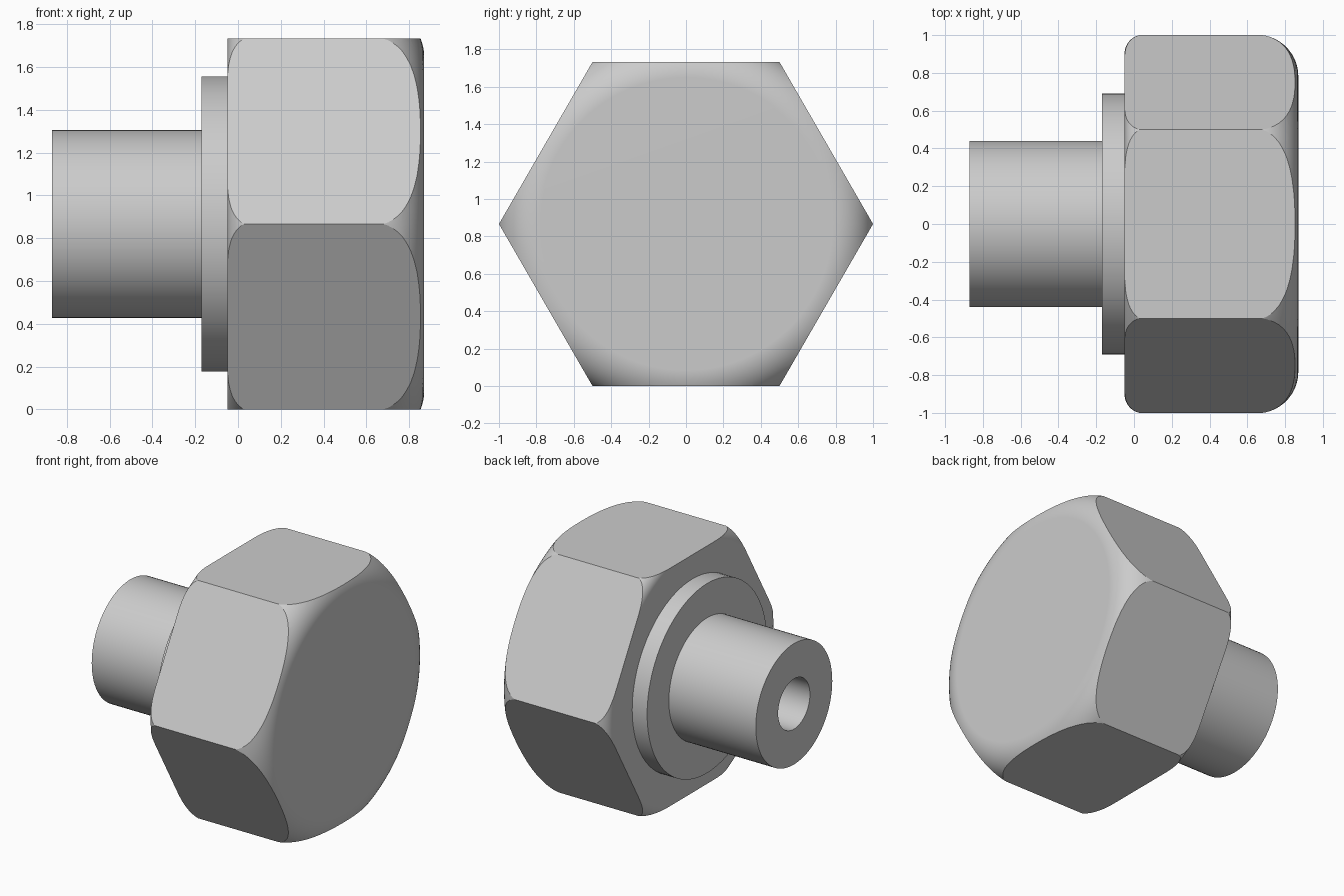
import bpy
import bmesh
from math import cos, sin, pi, radians
from mathutils import Matrix

if "Cube" in bpy.data.objects:
    bpy.data.objects.remove(bpy.data.objects["Cube"], do_unlink=True)

HALF = cos(pi / 6)          # centre height, half the distance across flats
BACK, FRONT = -0.05, 0.87   # head extent along x

steel = bpy.data.materials.new("plain_grey")
steel.use_nodes = True
grey = (0.6, 0.6, 0.6, 1)
steel.diffuse_color = grey
steel.node_tree.nodes["Principled BSDF"].inputs["Base Color"].default_value = grey


def add_object(name, bm):
    bmesh.ops.recalc_face_normals(bm, faces=bm.faces)
    mesh = bpy.data.meshes.new(name)
    bm.to_mesh(mesh)
    bm.free()
    mesh.materials.append(steel)
    obj = bpy.data.objects.new(name, mesh)
    obj.location.z = HALF
    bpy.context.collection.objects.link(obj)
    return obj


def lathe(name, profile, steps=96):
    """Turn (x, radius) points around the x axis."""
    bm = bmesh.new()
    verts = [bm.verts.new((x, r, 0)) for x, r in profile]
    edges = [bm.edges.new(pair) for pair in zip(verts, verts[1:])]
    bmesh.ops.spin(bm, geom=verts + edges, cent=(0, 0, 0), axis=(1, 0, 0),
                   angle=2 * pi, steps=steps)
    bmesh.ops.remove_doubles(bm, verts=bm.verts, dist=1e-5)
    return add_object(name, bm)


def fillet(x, r, radius, start, end, steps=14):
    angles = [radians(start + (end - start) * i / steps) for i in range(steps + 1)]
    return [(x + radius * cos(a), r + radius * sin(a)) for a in angles]


def finish(obj):
    bpy.ops.object.select_all(action="DESELECT")
    obj.select_set(True)
    bpy.context.view_layer.objects.active = obj
    for mod in list(obj.modifiers):
        bpy.ops.object.modifier_apply(modifier=mod.name)
    bpy.ops.object.shade_smooth_by_angle(angle=radians(20))
    weighted = obj.modifiers.new("flat_face_normals", "WEIGHTED_NORMAL")
    weighted.keep_sharp = True


# Hexagonal head: a rounded disc trimmed by a hexagonal prism
rim = 1.002
disc = ([(BACK, 0)] + fillet(BACK + 0.1, rim - 0.1, 0.1, 180, 90)
        + fillet(FRONT - 0.22, rim - 0.22, 0.22, 90, 0) + [(FRONT, 0)])
head = lathe("hex_head", disc)

bm = bmesh.new()
bmesh.ops.create_cone(bm, cap_ends=True, segments=6, radius1=1, radius2=1, depth=3)
bm.transform(Matrix.Rotation(pi / 2, 4, "Y"))
corner_turn = 0 if max(v.co.y for v in bm.verts) > 0.99 else pi / 6
bm.transform(Matrix.Rotation(corner_turn, 4, "X"))
prism = add_object("hex_cutter", bm)
prism.hide_render = True

trim = head.modifiers.new("hex_trim", "BOOLEAN")
trim.operation = "INTERSECT"
trim.solver = "EXACT"
trim.object = prism
finish(head)
bpy.data.objects.remove(prism, do_unlink=True)

# Collar behind the head
finish(lathe("collar", [(-0.17, 0), (-0.17, 0.69), (0, 0.69), (0, 0)]))

# Stub shaft with a blind bore
finish(lathe("bored_shaft", [(-0.1, 0), (-0.1, 0.44), (-0.87, 0.44),
                             (-0.87, 0.183), (-0.18, 0.183), (-0.18, 0)]))
